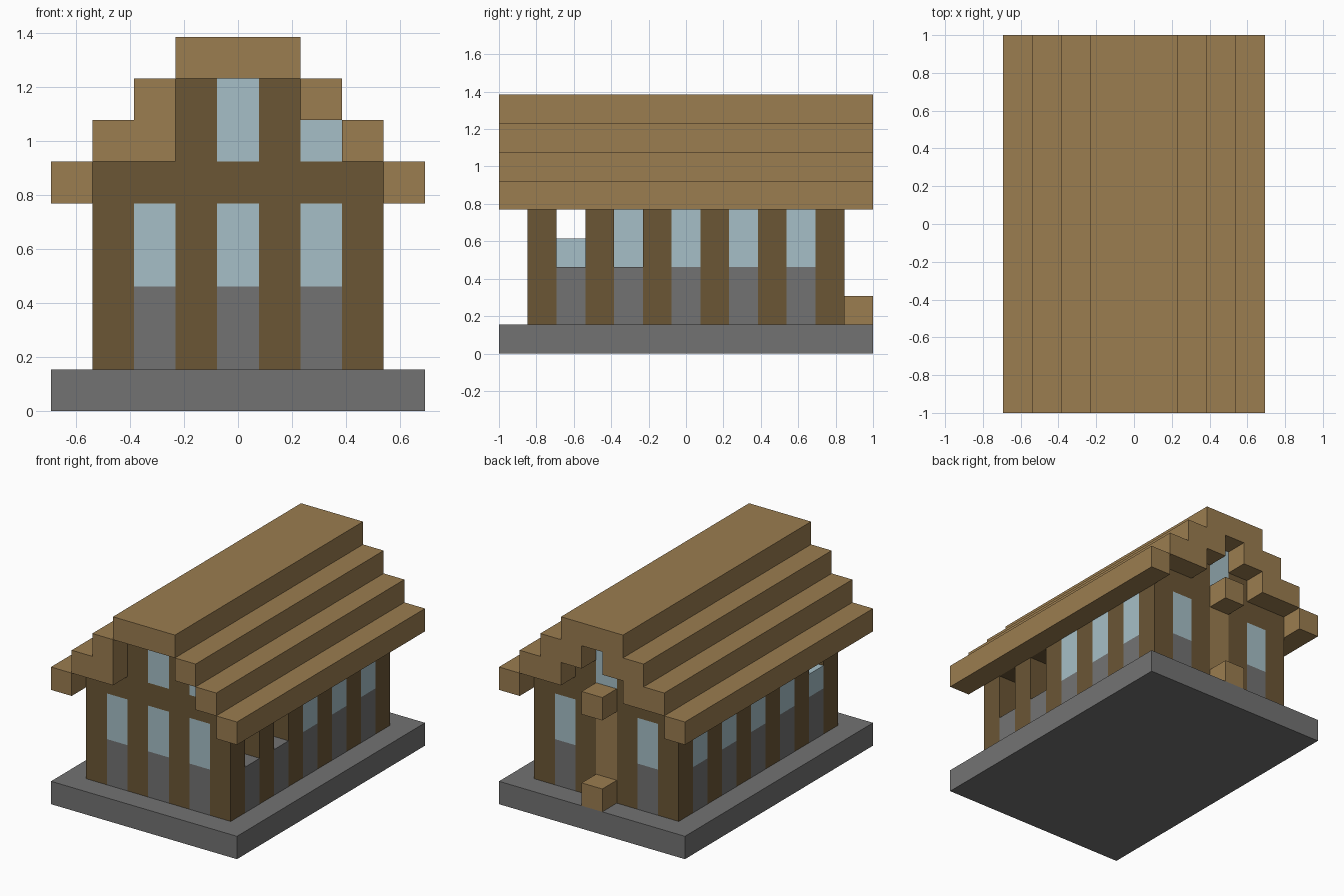
import bpy
import bmesh
from mathutils import Vector

cube = bpy.data.objects.get("Cube")
if cube:
    bpy.data.objects.remove(cube, do_unlink=True)

U = 2 / 13            # edge of one building block
COLS, ROWS = 9, 13    # footprint in blocks


def material(name, rgb):
    mat = bpy.data.materials.new(name)
    mat.use_nodes = True
    mat.diffuse_color = (*rgb, 1)
    mat.node_tree.nodes["Principled BSDF"].inputs["Base Color"].default_value = (*rgb, 1)
    return mat


LIGHT = material("light_wood", (0.328, 0.205, 0.080))
DARK = material("dark_wood", (0.147, 0.093, 0.036))
STONE = material("grey_stone", (0.171, 0.171, 0.171))
GLASS = material("pale_glass", (0.381, 0.521, 0.571))


def build(name, mat, boxes):
    """Make one object from boxes given as (column, row, level, width, depth, height) in blocks."""
    bm = bmesh.new()
    for c, r, l, w, d, h in boxes:
        size = Vector((w, d, h))
        mid = Vector((c - COLS / 2, r - ROWS / 2, l)) + size / 2
        verts = bmesh.ops.create_cube(bm, size=1)["verts"]
        for v in verts:
            v.co = (v.co * size + mid) * U
    mesh = bpy.data.meshes.new(name)
    bm.to_mesh(mesh)
    bm.free()
    mesh.materials.append(mat)
    obj = bpy.data.objects.new(name, mesh)
    bpy.context.collection.objects.link(obj)


LEFT, RIGHT, FRONT, BACK = 7, 1, 1, 11    # wall columns and rows
side_bays = range(2, 11, 2)
end_bays = (2, 6)

# Foundation slab
build("foundation", STONE, [(0, 0, 0, COLS, ROWS, 1)])

# Posts around the walls
posts = [(c, r, 1, 1, 1, 4) for c in (RIGHT, LEFT) for r in range(1, 12, 2)]
posts += [(c, r, 1, 1, 1, 4) for c in (3, 5) for r in (FRONT, BACK)]
build("wall_posts", DARK, posts)

# Beams on top of the posts
build("side_beams", DARK, [(c, 2, 5, 1, 9, 1) for c in (RIGHT, LEFT)])
build("end_beams", DARK, [(1, r, 5, 7, 1, 1) for r in (FRONT, BACK)])

# Stone infill under the windows
bays = [(c, r) for c in (RIGHT, LEFT) for r in side_bays]
bays += [(c, r) for c in end_bays for r in (FRONT, BACK)] + [(4, FRONT)]
build("stone_infill", STONE, [(c, r, 1, 1, 1, 2) for c, r in bays])

# Glass: two bays are open on the left, one is half open on the right
open_bays = {(LEFT, 2), (LEFT, 4)}
half_bays = {(RIGHT, 2)}
build("windows", GLASS, [(c, r, 3, 1, 1, 1 if (c, r) in half_bays else 2)
                         for c, r in bays if (c, r) not in open_bays])

# Gable ends
build("gable_posts", DARK, [(c, r, 6, 1, 1, 2) for c in (3, 5) for r in (FRONT, BACK)])
build("gable_windows", GLASS, [(4, r, 6, 1, 1, 2) for r in (FRONT, BACK)] + [(6, FRONT, 6, 1, 1, 1)])

# Stepped roof courses, mirrored about the ridge
for i, part in enumerate(("lower", "middle", "upper")):
    build(part + "_roof_courses", LIGHT,
          [(c, 0, 5 + i, 1, ROWS, 1) for c in (i, COLS - 1 - i)])
build("ridge", LIGHT, [(3, 0, 8, 3, ROWS, 1)])

# Inner roof beams and back gable trim
build("inner_roof_beams", LIGHT, [(2, 0, 6, 1, ROWS, 1), (6, 2, 6, 1, ROWS - 2, 1)])
build("back_gable_trim", LIGHT, [(c, 12, 7, 1, 1, 1) for c in (3, 5)])

# Back door with its step and canopy
build("back_door", LIGHT, [(4, BACK, 1, 1, 1, 4)])
build("door_step", LIGHT, [(4, 12, 1, 1, 1, 1)])
build("door_canopy", LIGHT, [(4, 12, 5, 1, 1, 1)])
